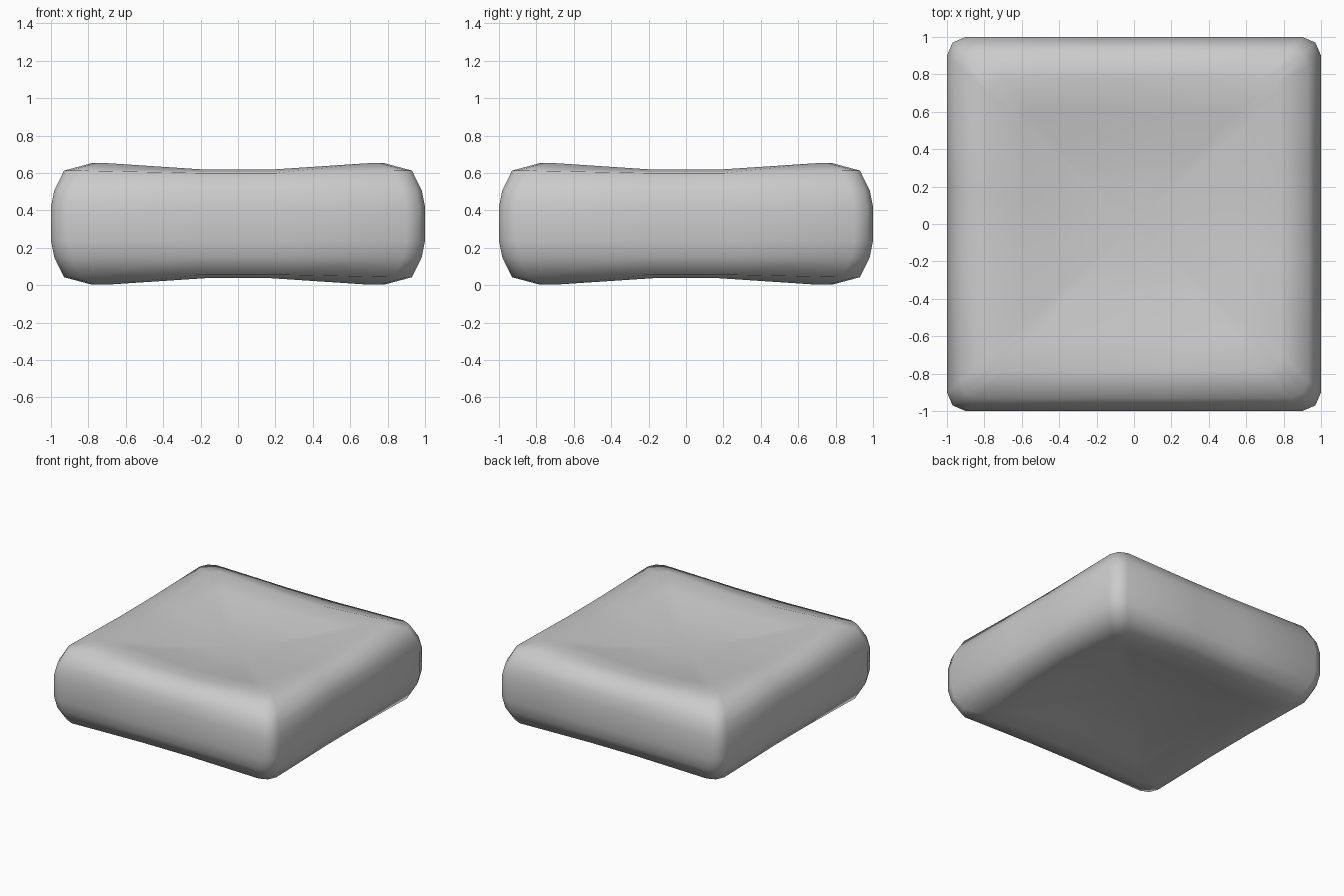
import bpy, bmesh
from mathutils import Vector

if "Cube" in bpy.data.objects:
    bpy.data.objects.remove(bpy.data.objects["Cube"])

# rings of the upper half: half-size, height at mid-side, height at corner
RINGS = [(1.0, .088, .09), (.982, .175, .18), (.93, .272, .285),
         (.78, .29, .325), (.6, .262, .288), (.4, .233, .243), (.2, .215, .217)]
MID_Z = .328


def ring(bm, r, z_mid, z_corner, sign):
    """Square ring with small rounded corners, lower at mid-side."""
    side = [(-.9, z_corner), (-.22, z_mid), (.22, z_mid), (.9, z_corner)]
    verts = []
    for k in range(4):
        pts = [(t * r, -r, z) for t, z in side] + [(.97 * r, -.97 * r, z_corner)]
        for x, y, z in pts:
            for _ in range(k):
                x, y = -y, x
            verts.append(bm.verts.new((x, y, MID_Z + sign * z)))
    return verts


# cushion body: rings from dished bottom, round the sides, to dished top
bm = bmesh.new()
levels = [ring(bm, *p, -1) for p in reversed(RINGS)] + [ring(bm, *p, 1) for p in RINGS]
for a, b in zip(levels, levels[1:]):
    n = len(a)
    for i in range(n):
        j = (i + 1) % n
        bm.faces.new((a[i], a[j], b[j], b[i]))

# caps in the middle of the dishes
for loop in (levels[0], levels[-1]):
    c = bm.verts.new(sum((v.co for v in loop), Vector()) / len(loop))
    for i in range(len(loop)):
        bm.faces.new((loop[i], loop[(i + 1) % len(loop)], c))
bmesh.ops.recalc_face_normals(bm, faces=bm.faces)
for f in bm.faces:
    f.smooth = True

mesh = bpy.data.meshes.new("cushion")
bm.to_mesh(mesh)
bm.free()
obj = bpy.data.objects.new("cushion", mesh)
bpy.context.collection.objects.link(obj)
